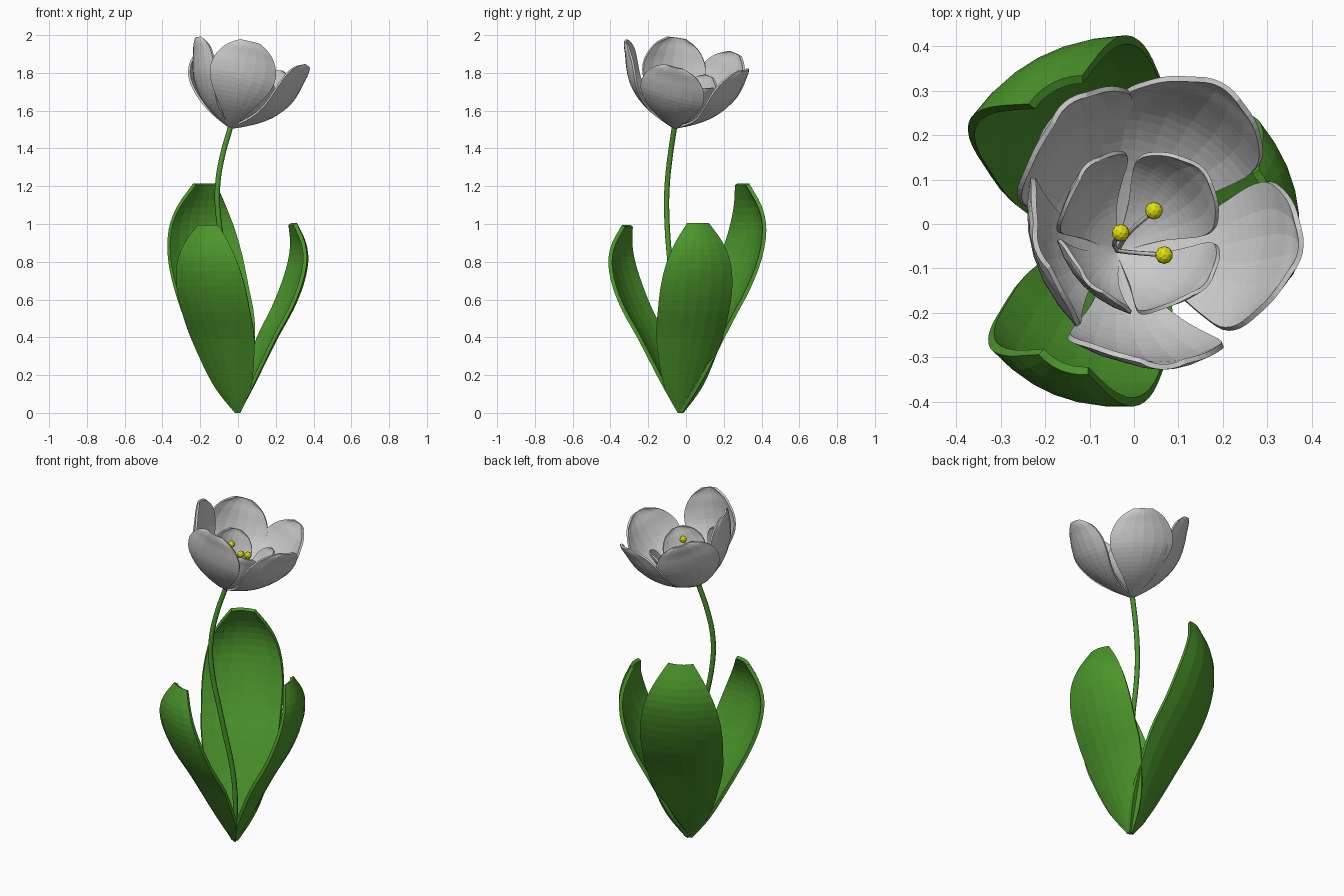
import bpy
from math import radians
from mathutils import Matrix, Vector

if "Cube" in bpy.data.objects:
    bpy.data.objects.remove(bpy.data.objects["Cube"])


def material(name, rgb):
    m = bpy.data.materials.new(name)
    m.diffuse_color = (*rgb, 1)
    m.use_nodes = True
    m.node_tree.nodes["Principled BSDF"].inputs["Base Color"].default_value = m.diffuse_color
    return m


GREEN = material("leaf_green", (0.07, 0.3, 0.024))
YELLOW = material("pollen_yellow", (0.75, 0.75, 0.005))


def refine(rows, steps=3):
    """Catmull-Rom interpolation between profile rows."""
    v = [Vector(r) for r in rows]
    v = [2 * v[0] - v[1]] + v + [2 * v[-1] - v[-2]]
    out = []
    for a, b, c, d in zip(v, v[1:], v[2:], v[3:]):
        for k in range(steps):
            t = k / steps
            out.append(0.5 * (2 * b + (c - a) * t + (2 * a - 5 * b + 4 * c - d) * t * t
                              + (3 * b - a - 3 * c + d) * t ** 3))
    return out + [v[-2]]


def blade(name, rows, cup, thick, matrix, scale=(1, 1, 1), mat=None, lean=0, cols=6):
    """Cupped leaf or petal from (height, distance from axis, half width) rows."""
    verts, faces = [], []
    rows = refine(rows)
    for h, r, w in rows:
        for c in range(cols + 1):
            u = 2 * c / cols - 1
            p = Vector((r * scale[0] - cup * w * scale[1] * u * u,
                        w * scale[1] * u + lean * h, h * scale[2]))
            verts.append(matrix @ p)
    n = cols + 1
    for j in range(len(rows) - 1):
        for c in range(cols):
            a = j * n + c
            faces.append((a, a + 1, a + n + 1, a + n))
    me = bpy.data.meshes.new(name)
    me.from_pydata(verts, [], faces)
    ob = bpy.data.objects.new(name, me)
    bpy.context.collection.objects.link(ob)
    s = ob.modifiers.new("thickness", 'SOLIDIFY')
    s.thickness = thick
    s.offset = 0
    if mat:
        me.materials.append(mat)
    return ob


def tube(name, pts, radius, mat=None):
    """Round tube through the points."""
    cu = bpy.data.curves.new(name, 'CURVE')
    cu.dimensions = '3D'
    cu.bevel_depth = radius
    cu.bevel_resolution = 2
    cu.resolution_u = 5
    cu.use_fill_caps = True
    sp = cu.splines.new('BEZIER')
    sp.bezier_points.add(len(pts) - 1)
    for bp, p in zip(sp.bezier_points, pts):
        bp.co = p
        bp.handle_left_type = bp.handle_right_type = 'AUTO'
    if mat:
        cu.materials.append(mat)
    ob = bpy.data.objects.new(name, cu)
    bpy.context.collection.objects.link(ob)
    return ob


# Leaves
LEAF = [(0.005, 0, 0.012), (0.1, 0.05, 0.075), (0.2, 0.10, 0.12), (0.4, 0.20, 0.172),
        (0.55, 0.285, 0.186), (0.68, 0.34, 0.186), (0.8, 0.367, 0.165),
        (0.9, 0.358, 0.122), (1.0, 0.315, 0.055)]
root = Matrix.Translation((0, -0.03, 0))
for name, ang, sc, lean in (("back_leaf", 118, (1.22, 1.18, 1.21), 0),
                            ("front_leaf", 248, (1.05, 1.03, 0.99), -0.04),
                            ("right_leaf", 14, (1.0, 1.03, 1.0), 0.02)):
    rot = Matrix.Rotation(radians(ang), 4, 'Z')
    blade(name, LEAF, 0.24, 0.02, root @ rot, sc, GREEN, lean)

# Stem
tube("stem", [(0, -0.03, 0.01), (0, -0.035, 0.35), (-0.055, -0.08, 0.75),
              (-0.105, -0.102, 1.05), (-0.108, -0.1, 1.2),
              (-0.085, -0.085, 1.35), (-0.038, -0.06, 1.52)], 0.014, GREEN)

# Flower: five outer and four inner petals around a tilted axis
axis = Vector((0.232, 0.197, 0.952))
flower = Matrix.Translation((-0.038, -0.06, 1.512)) @ \
    Vector((0, 0, 1)).rotation_difference(axis).to_matrix().to_4x4()
PETAL = [(0, 0.004, 0.01), (0.04, 0.08, 0.045), (0.09, 0.155, 0.085), (0.15, 0.215, 0.13),
         (0.22, 0.26, 0.165), (0.29, 0.285, 0.168), (0.35, 0.30, 0.142),
         (0.39, 0.312, 0.105), (0.42, 0.317, 0.05)]
for i, (ang, reach, tall) in enumerate(((-13, 1.06, 0.95), (64, 1.06, 0.99), (130, 1.03, 0.97),
                                        (196, 0.94, 0.98), (270, 1.1, 0.965))):
    rot = Matrix.Rotation(radians(ang), 4, 'Z')
    blade(f"outer_petal_{i + 1}", PETAL, 0.27, 0.012, flower @ rot, (reach, 1.02, tall))
for i in range(4):
    rot = Matrix.Rotation(radians(45 + 90 * i), 4, 'Z')
    blade(f"inner_petal_{i + 1}", PETAL, 0.27, 0.009, flower @ rot, (0.6, 0.68, 0.66))

# Stamens: thin filament with a round pollen tip
start = Vector((-0.038, -0.06, 1.52))
for i, tip in enumerate(((0.045, 0.03, 1.70), (-0.03, -0.02, 1.765), (0.068, -0.07, 1.75))):
    tip = Vector(tip)
    mid = start.lerp(tip, 0.5) + Vector((-0.01, 0, 0.03))
    tube(f"filament_{i + 1}", [start, mid, tip], 0.005)
    bpy.ops.mesh.primitive_ico_sphere_add(subdivisions=2, radius=0.02, location=tip)
    ball = bpy.context.object
    ball.name = f"pollen_tip_{i + 1}"
    ball.data.materials.append(YELLOW)
